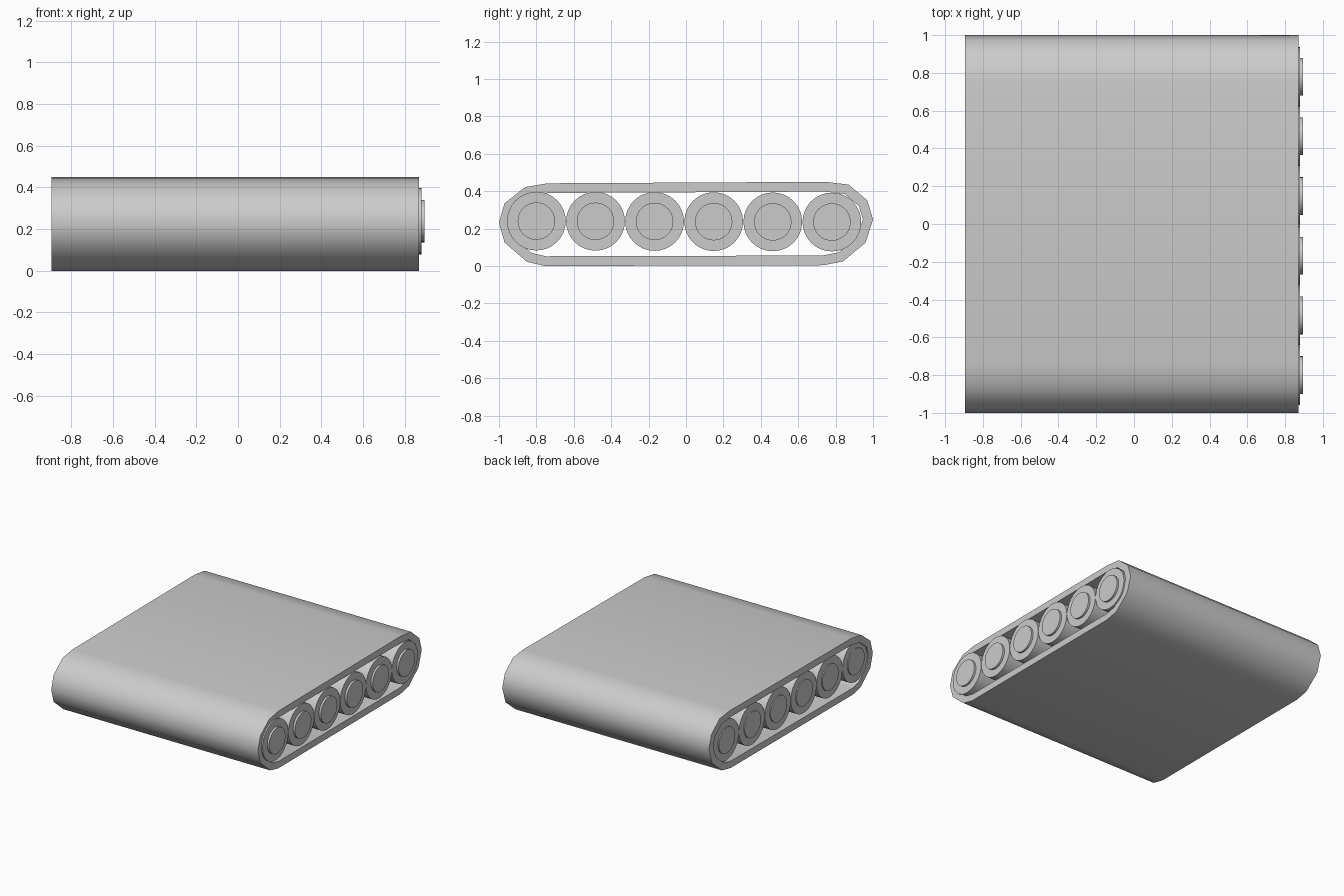
import bpy, bmesh, math
from mathutils import Vector

if "Cube" in bpy.data.objects:
    bpy.data.objects.remove(bpy.data.objects["Cube"])

X_BACK, X_FRONT = -0.896, 0.87


def finish(name, bm, angle):
    bmesh.ops.recalc_face_normals(bm, faces=bm.faces[:])
    mesh = bpy.data.meshes.new(name)
    bm.to_mesh(mesh)
    bm.free()
    ob = bpy.data.objects.new(name, mesh)
    bpy.context.collection.objects.link(ob)
    bpy.ops.object.select_all(action='DESELECT')
    bpy.context.view_layer.objects.active = ob
    ob.select_set(True)
    bpy.ops.object.shade_smooth_by_angle(angle=math.radians(angle))
    return ob


def inset(points, t):
    """Offset a clockwise (y, z) outline inwards by t."""
    result = []
    n = len(points)
    for i in range(n):
        p = Vector(points[i])
        a = (p - Vector(points[i - 1])).normalized()
        b = (Vector(points[(i + 1) % n]) - p).normalized()
        na, nb = Vector((a.y, -a.x)), Vector((b.y, -b.x))
        m = (na + nb).normalized()
        result.append(p + m * (t / m.dot(na)))
    return result


# Flattened sleeve, open at both ends
outline = [(-1, .23), (-.97, .335), (-.86, .422), (-.74, .442), (.745, .45),
           (.87, .435), (.97, .35), (1, .248), (.96, .125), (.84, .025),
           (.735, .004), (-.755, 0), (-.85, .022), (-.97, .125)]
bm = bmesh.new()
rings = [[bm.verts.new((x, p[0], p[1])) for p in pts]
         for pts, x in ((outline, X_BACK), (outline, X_FRONT),
                        (inset(outline, .052), X_FRONT),
                        (inset(outline, .052), X_BACK))]
for k in range(4):
    r, s = rings[k], rings[(k + 1) % 4]
    for i in range(len(r)):
        j = (i + 1) % len(r)
        bm.faces.new((r[i], r[j], s[j], s[i]))
finish("sleeve", bm, 40)

# Six round cells, each a stepped solid of revolution along x
profile = [(-.896, .10), (-.888, .10), (-.888, .157), (.88, .157),
           (.88, .10), (.896, .10)]
SEGMENTS = 32
for c in range(6):
    y0, z0 = -.80 + .316 * c, .24 - .001 * c
    bm = bmesh.new()
    rings = [[bm.verts.new((x, y0 + r * math.cos(math.tau * i / SEGMENTS),
                            z0 + r * math.sin(math.tau * i / SEGMENTS)))
              for i in range(SEGMENTS)] for x, r in profile]
    for r, s in zip(rings, rings[1:]):
        for i in range(SEGMENTS):
            j = (i + 1) % SEGMENTS
            bm.faces.new((r[i], r[j], s[j], s[i]))
    bm.faces.new(rings[0])
    bm.faces.new(rings[-1])
    finish(f"cell_{c + 1}", bm, 30)
